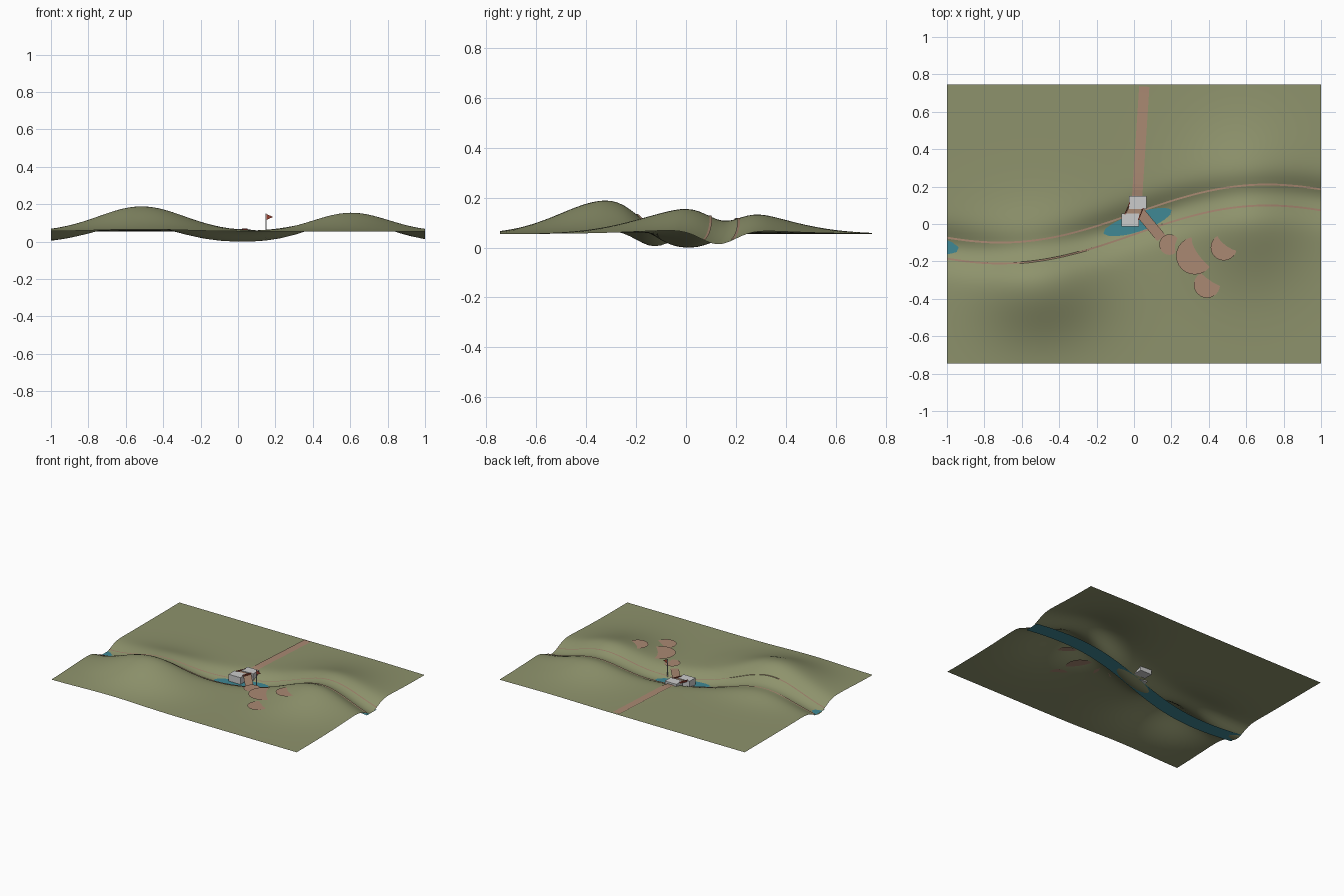
import bpy, bmesh, math
from mathutils import Vector

if "Cube" in bpy.data.objects:
    bpy.data.objects.remove(bpy.data.objects["Cube"])

HALF_Y = 0.745
BASE = 0.056


def material(name, rgb):
    m = bpy.data.materials.new(name)
    m.diffuse_color = (*rgb, 1)
    m.use_nodes = True
    m.node_tree.nodes["Principled BSDF"].inputs["Base Color"].default_value = m.diffuse_color
    return m


GRASS = material("grass", (0.27, 0.29, 0.15))
WATER = material("water", (0.05, 0.25, 0.30))
EARTH = material("earth", (0.40, 0.25, 0.17))
RED = material("dark_red", (0.30, 0.05, 0.03))


def river(x):
    return 0.115 * math.sin(2.5 * x) + 0.06 * x


def bump(x, y, cx, cy, sx, sy):
    return math.exp(-((x - cx) / sx) ** 2 / 2 - ((y - cy) / sy) ** 2 / 2)


def height(x, y):
    hills = 0.137 * bump(x, y, -0.52, -0.3, 0.23, 0.2) + 0.115 * bump(x, y, 0.6, 0.1, 0.21, 0.25)
    return max(0, BASE + hills - 0.06 * math.exp(-((y - river(x)) / 0.1) ** 2))


def finish(name, bm, mat=None, smooth=False):
    me = bpy.data.meshes.new(name)
    bm.to_mesh(me)
    bm.free()
    ob = bpy.data.objects.new(name, me)
    bpy.context.collection.objects.link(ob)
    if mat:
        me.materials.append(mat)
    if smooth:
        for p in me.polygons:
            p.use_smooth = True
    return ob


def ribbon(name, pts, width, mat, axis=None):
    """Flat strip along a path, widened along axis or sideways to the path."""
    bm = bmesh.new()
    rows = []
    for i, p in enumerate(pts):
        d = Vector(pts[min(i + 1, len(pts) - 1)]) - Vector(pts[max(i - 1, 0)])
        side = Vector(axis) if axis else Vector((-d.y, d.x, 0)).normalized()
        rows.append([bm.verts.new(Vector(p) - side * width / 2),
                     bm.verts.new(Vector(p) + side * width / 2)])
    for a, b in zip(rows, rows[1:]):
        bm.faces.new((a[0], b[0], b[1], a[1]))
    return finish(name, bm, mat)


def box(name, loc, size, mat=None, turn=0):
    bm = bmesh.new()
    bmesh.ops.create_cube(bm, size=1)
    for v in bm.verts:
        v.co = Vector((v.co.x * size[0], v.co.y * size[1], v.co.z * size[2]))
    ob = finish(name, bm, mat)
    ob.location = loc
    ob.rotation_euler.z = turn
    return ob


# rolling ground with the carved valley
bm = bmesh.new()
bmesh.ops.create_grid(bm, x_segments=80, y_segments=60, size=1)
for v in bm.verts:
    v.co.y *= HALF_Y
    v.co.z = height(v.co.x, v.co.y)
low = min(v.co.z for v in bm.verts)
for v in bm.verts:
    v.co.z -= low
finish("ground", bm, GRASS, True)

# level water surface
xs = [-1 + i / 30 for i in range(61)]
ribbon("water", [(x, river(x), 0.014) for x in xs], 0.11, WATER, (0, 1, 0))

# worn bank trails draped along both sides
for name, s in (("north_bank", 1), ("south_bank", -1)):
    ribbon(name, [(x, river(x) + s * 0.056, height(x, river(x) + s * 0.056) + 0.002) for x in xs],
           0.01, EARTH, (0, 1, 0))

# road to the back edge and ramp to the front side
road = [(0.015 + 0.04 * t, 0.12 + 0.615 * t) for t in [i / 20 for i in range(21)]]
ribbon("back_road", [(x, y, max(height(x, y) + 0.003, 0.055)) for x, y in road], 0.055, EARTH)
ribbon("front_ramp", [(0.03, 0.065, 0.06), (0.15, -0.08, 0.052)], 0.055, EARTH)

# level clearings partly buried in the hillside
for i, (x, y, r) in enumerate([(0.19, -0.11, 0.055), (0.325, -0.17, 0.1),
                               (0.39, -0.325, 0.07), (0.48, -0.125, 0.07)]):
    bm = bmesh.new()
    bmesh.ops.create_circle(bm, cap_ends=True, segments=24, radius=r)
    finish(f"clearing_{i + 1}", bm, EARTH).location = (x, y, height(x, y) + 0.003)

# bridge: two stone abutments, deck and railings
box("back_abutment", (0.02, 0.115, 0.043), (0.095, 0.07, 0.05))
box("front_abutment", (-0.02, 0.022, 0.04), (0.095, 0.07, 0.05))
turn = -math.atan2(0.04, 0.095)
box("bridge_deck", (0, 0.068, 0.058), (0.07, 0.06, 0.008), EARTH, turn)
for name, s in (("left_rail", -1), ("right_rail", 1)):
    box(name, (s * 0.036, 0.068 - s * 0.014, 0.064), (0.005, 0.07, 0.012), RED, turn)

# flag on a thin pole
box("flag_pole", (0.15, 0, 0.085), (0.004, 0.004, 0.13))
bm = bmesh.new()
bm.faces.new([bm.verts.new(p) for p in ((0.15, 0, 0.115), (0.187, 0, 0.132), (0.15, 0, 0.149))])
finish("flag", bm, RED)
